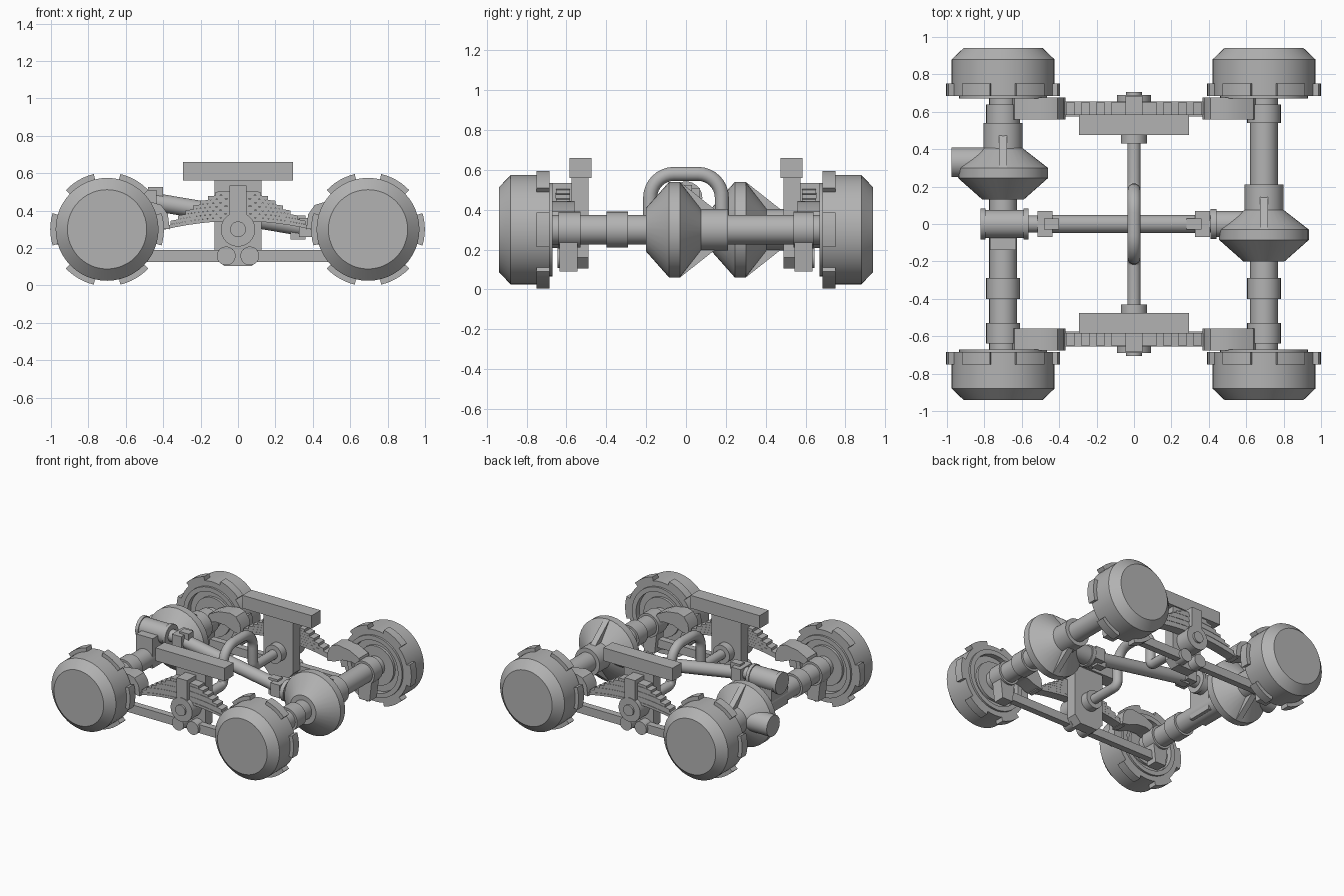
import bpy, bmesh, math
from mathutils import Vector, Matrix

cube = bpy.data.objects.get("Cube")
if cube:
    bpy.data.objects.remove(cube, do_unlink=True)

grey = bpy.data.materials.new("plain grey")
grey.use_nodes = True
grey.diffuse_color = (0.45, 0.45, 0.45, 1)
grey.node_tree.nodes["Principled BSDF"].inputs["Base Color"].default_value = (0.45, 0.45, 0.45, 1)

AXLE_Z = 0.30
AXLE_X = {-1: -0.70, 1: 0.695}


def finish(name, bm):
    bmesh.ops.remove_doubles(bm, verts=bm.verts, dist=1e-5)
    bmesh.ops.recalc_face_normals(bm, faces=bm.faces)
    mesh = bpy.data.meshes.new(name)
    bm.to_mesh(mesh)
    bm.free()
    obj = bpy.data.objects.new(name, mesh)
    bpy.context.collection.objects.link(obj)
    mesh.materials.append(grey)
    bpy.ops.object.select_all(action="DESELECT")
    obj.select_set(True)
    bpy.context.view_layer.objects.active = obj
    bpy.ops.object.shade_smooth_by_angle(angle=math.radians(30))
    return obj


def lathe(name, profile, origin, axis, steps=48):
    """Spin (radius, distance) points about an axis through origin."""
    bm = bmesh.new()
    verts = [bm.verts.new((r, 0, d)) for r, d in profile]
    edges = [bm.edges.new(pair) for pair in zip(verts, verts[1:])]
    bmesh.ops.spin(bm, geom=verts + edges, cent=(0, 0, 0), axis=(0, 0, 1),
                   angle=math.tau, steps=steps)
    turn = Vector((0, 0, 1)).rotation_difference(Vector(axis)).to_matrix().to_4x4()
    bmesh.ops.transform(bm, matrix=Matrix.Translation(origin) @ turn, verts=bm.verts)
    return finish(name, bm)


def rod(name, start, end, radius, steps=32):
    start, end = Vector(start), Vector(end)
    length = (end - start).length
    return lathe(name, [(0, 0), (radius, 0), (radius, length), (0, length)],
                 start, (end - start).normalized(), steps)


def prism(name, outline, y0, y1):
    """Extrude an x-z outline between two y positions."""
    bm = bmesh.new()
    face = bm.faces.new([bm.verts.new((x, y0, z)) for x, z in outline])
    new = bmesh.ops.extrude_face_region(bm, geom=[face])["geom"]
    bmesh.ops.translate(bm, vec=(0, y1 - y0, 0),
                        verts=[v for v in new if isinstance(v, bmesh.types.BMVert)])
    return finish(name, bm)


def box(name, x0, x1, y0, y1, z0, z1):
    return prism(name, [(x0, z0), (x1, z0), (x1, z1), (x0, z1)], y0, y1)


# Wheels with a chamfered outer face, recessed back and six lugs
WHEEL = [(0, 0.94), (0.212, 0.94), (0.275, 0.88), (0.275, 0.685), (0.235, 0.685),
         (0.235, 0.67), (0.20, 0.67), (0.20, 0.71), (0.15, 0.71), (0.15, 0.69), (0, 0.69)]


def arc(cx, cz, radius, a0, a1, n=6):
    return [(cx + radius * math.cos(a0 + (a1 - a0) * i / n),
             cz + radius * math.sin(a0 + (a1 - a0) * i / n)) for i in range(n + 1)]


for sx in (-1, 1):
    for sy in (-1, 1):
        cx = AXLE_X[sx]
        lathe("wheel", WHEEL, (cx, 0, AXLE_Z), (0, sy, 0))
        for k in range(6):
            a = k * math.pi / 3
            h = math.radians(16.5)
            outline = arc(cx, AXLE_Z, 0.304, a - h, a + h) + arc(cx, AXLE_Z, 0.225, a + h, a - h)
            prism("wheel_lug", outline, sy * 0.685, sy * 0.75)

# Axles, collars and differentials
DIFF = [(0, -0.15), (0.11, -0.15), (0.24, -0.035), (0.24, 0.02), (0.105, 0.125),
        (0.105, 0.26), (0, 0.26)]
for sx, diff_y in ((-1, 0.28), (1, -0.05)):
    cx = AXLE_X[sx]
    rod("axle_tube", (cx, -0.70, AXLE_Z), (cx, 0.70, AXLE_Z), 0.074)
    for y0, y1 in ((-0.64, -0.53), (-0.40, -0.29), (0.54, 0.64)):
        rod("axle_collar", (cx, y0, AXLE_Z), (cx, y1, AXLE_Z), 0.09)
    lathe("differential", DIFF, (cx, diff_y, AXLE_Z), (0, 1, 0), 32)
    # Gusset fins above and below the housing
    for sz in (-1, 1):
        bm = bmesh.new()
        pts = [(0.02, 0.05), (0.02, 0.24), (0.21, 0.09), (0.21, 0.05)]
        face = bm.faces.new([bm.verts.new((cx - 0.022, diff_y + y, AXLE_Z + sz * z)) for y, z in pts])
        new = bmesh.ops.extrude_face_region(bm, geom=[face])["geom"]
        bmesh.ops.translate(bm, vec=(0.044, 0, 0),
                            verts=[v for v in new if isinstance(v, bmesh.types.BMVert)])
        finish("differential_fin", bm)

# Input housings and drive shaft
rod("differential_input", (-0.975, 0.33, AXLE_Z), (-0.70, 0.33, AXLE_Z), 0.08)
rod("differential_output", (0.43, 0, AXLE_Z), (0.70, 0, AXLE_Z), 0.07)
rod("output_flange", (0.41, 0, AXLE_Z), (0.44, 0, AXLE_Z), 0.08)
rod("transfer_housing", (-0.81, 0, 0.46), (-0.58, 0, 0.46), 0.075)
for x in (-0.82, -0.59):
    rod("transfer_flange", (x, 0, 0.46), (x + 0.025, 0, 0.46), 0.082)
box("transfer_mount", -0.77, -0.63, -0.14, 0.06, 0.24, 0.47)
rod("drive_shaft", (-0.50, 0, 0.455), (0.36, 0, 0.31), 0.048)
for x, z, s in ((-0.48, 0.46, -1), (0.36, 0.31, 1)):
    rod("joint_stub", (x, 0, z), (x + s * 0.11, 0, z), 0.045)
    box("joint_yoke", x - 0.035, x + 0.045, -0.07, 0.07, z - 0.05, z + 0.05)
    box("joint_fork", x - 0.04 - s * 0.04, x + 0.04 - s * 0.04, -0.03, 0.03, z - 0.065, z + 0.065)

# Cross tube bent up over the drive shaft
path = [(-0.47, 0.30), (-0.22, 0.30)]
path += arc(-0.22, 0.34, 0.04, -math.pi / 2, 0, 5)
path += arc(-0.06, 0.46, 0.12, math.pi, math.pi / 2, 8)
path += [(-y, z) for y, z in reversed(path)]
curve = bpy.data.curves.new("cross_tube", "CURVE")
curve.dimensions = "3D"
curve.bevel_depth = 0.036
curve.bevel_resolution = 5
curve.use_fill_caps = True
spline = curve.splines.new("POLY")
spline.points.add(len(path) - 1)
for p, (y, z) in zip(spline.points, path):
    p.co = (0, y, z, 1)
spline.use_smooth = True
curve.materials.append(grey)
bpy.context.collection.objects.link(bpy.data.objects.new("cross_tube", curve))

# Frame, springs and links, mirrored front to back
for s in (-1, 1):
    rod("tube_collar", (0, s * 0.43, 0.30), (0, s * 0.49, 0.30), 0.07)
    box("frame_rail", -0.295, 0.295, s * 0.475, s * 0.585, 0.56, 0.66)
    hanger = [(-0.125, 0.56), (-0.125, 0.16), (-0.075, 0.105), (0.075, 0.105),
              (0.125, 0.16), (0.125, 0.56)]
    prism("frame_hanger", hanger, s * 0.49, s * 0.575)
    box("spring_clamp", -0.045, 0.045, s * 0.56, s * 0.685, 0.30, 0.535)
    rod("pivot_hub", (0, s * 0.56, AXLE_Z), (0, s * 0.69, AXLE_Z), 0.092)
    rod("pivot_cap", (0, s * 0.69, AXLE_Z), (0, s * 0.705, AXLE_Z), 0.042)
    # Leaf spring, shorter leaves towards the top
    for i in range(8):
        half = 0.40 - 0.04 * i
        z = 0.345 + 0.02 * i
        xs = [half * (j / 6 - 1) for j in range(13)]
        lower = [(x, z - 0.30 * x * x) for x in xs]
        upper = [(x, h + 0.0195) for x, h in reversed(lower)]
        prism("spring_leaf", lower + upper, s * 0.582, s * (0.655 - 0.002 * (i % 2)))
    for sx in (-1, 1):
        # Curved saddle resting on the axle end
        saddle = [(0.365, 0.30), (0.375, 0.38), (0.41, 0.43), (0.46, 0.445), (0.56, 0.43),
                  (0.64, 0.39), (0.66, 0.32), (0.58, 0.345), (0.50, 0.34), (0.43, 0.31)]
        prism("spring_saddle", [(sx * x, z) for x, z in saddle], s * 0.56, s * 0.675)
        # Lower link with pivot and axle bracket
        box("lower_link", sx * 0.06, sx * 0.68, s * 0.575, s * 0.625, 0.125, 0.19)
        rod("link_pivot", (sx * 0.063, s * 0.56, 0.158), (sx * 0.063, s * 0.645, 0.158), 0.05)
        cx = AXLE_X[sx]
        bracket = [(cx - 0.07, 0.30), (cx - 0.045, 0.09), (cx + 0.045, 0.09), (cx + 0.07, 0.30)]
        prism("link_bracket", bracket, s * 0.545, s * 0.635)
